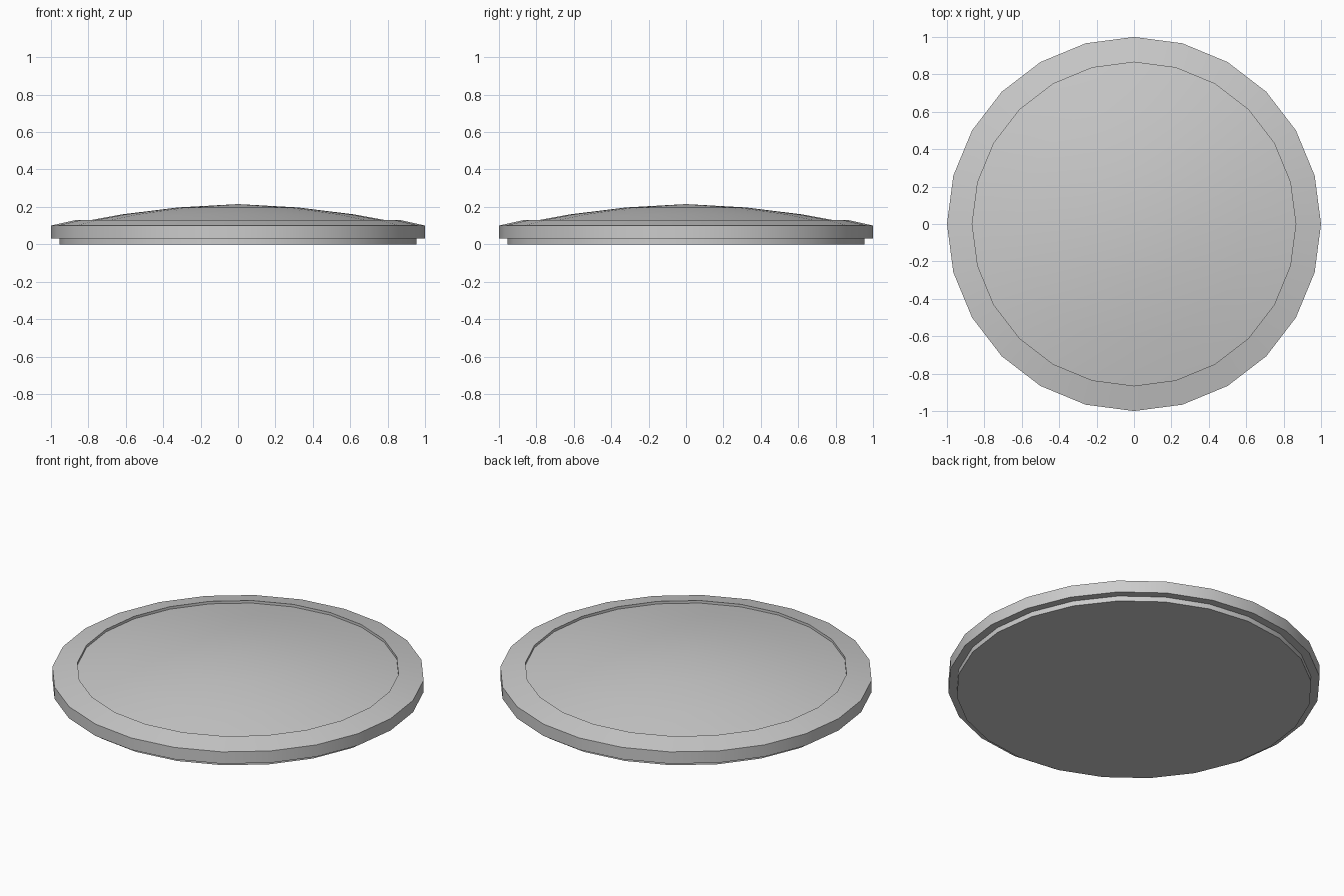
import bpy, bmesh, math

if "Cube" in bpy.data.objects:
    bpy.data.objects.remove(bpy.data.objects["Cube"])

SIDES = 24


def lathe(name, profile):
    """Revolve (radius, z) points around z; radius 0 makes a pole."""
    bm = bmesh.new()
    rings = []
    for r, z in profile:
        if r == 0:
            rings.append([bm.verts.new((0, 0, z))] * SIDES)
        else:
            rings.append([bm.verts.new((r * math.cos(a), r * math.sin(a), z))
                          for a in (2 * math.pi * i / SIDES for i in range(SIDES))])
    for low, high in zip(rings, rings[1:]):
        for i in range(SIDES):
            j = (i + 1) % SIDES
            corners = list(dict.fromkeys((low[i], low[j], high[j], high[i])))
            bm.faces.new(corners)
    # Close the underside
    bm.faces.new(rings[0][::-1])
    bmesh.ops.recalc_face_normals(bm, faces=bm.faces)
    mesh = bpy.data.meshes.new(name)
    bm.to_mesh(mesh)
    bm.free()
    obj = bpy.data.objects.new(name, mesh)
    bpy.context.collection.objects.link(obj)
    bpy.ops.object.select_all(action='DESELECT')
    obj.select_set(True)
    bpy.context.view_layer.objects.active = obj
    # Low limit keeps the shallow rim and dome seams crisp
    bpy.ops.object.shade_smooth_by_angle(angle=math.radians(30))
    return obj


# Domed disc: recessed foot, outer band, sloped rim, inset lip, dome
lathe("domed_disc", [
    (0.955, 0.0), (0.955, 0.03),
    (1.0, 0.03), (1.0, 0.10),
    (0.865, 0.13), (0.865, 0.115),
    (0.62, 0.16), (0.32, 0.197), (0, 0.215),
])
